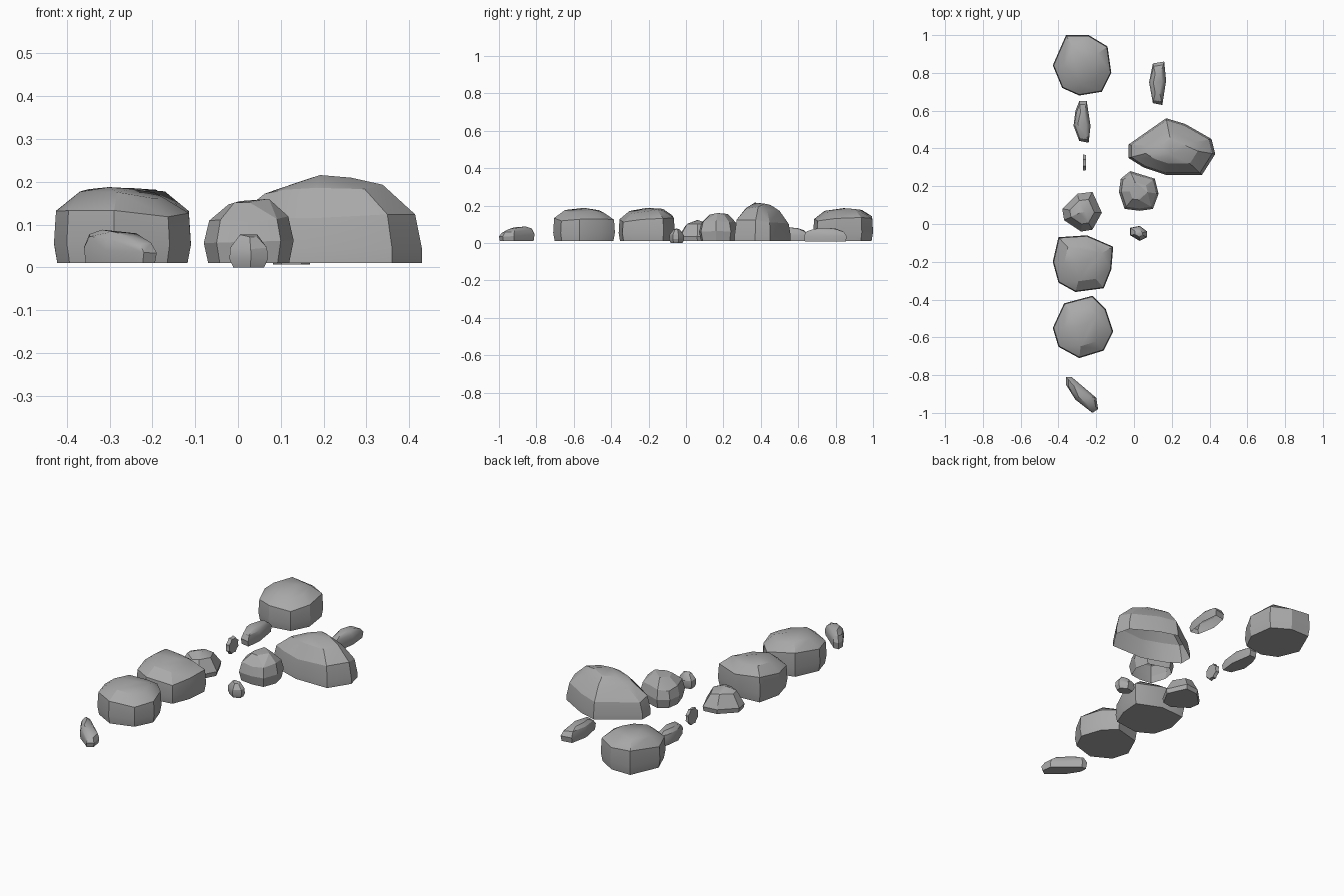
import bpy
import bmesh
import math
from mathutils import Vector, Matrix

cube = bpy.data.objects.get("Cube")
if cube:
    bpy.data.objects.remove(cube, do_unlink=True)

stone = bpy.data.materials.new("stone grey")
stone.use_nodes = True
GREY = (0.4, 0.4, 0.4, 1)
stone.diffuse_color = GREY
stone.node_tree.nodes["Principled BSDF"].inputs["Base Color"].default_value = GREY


def finish(name, bm, smooth_angle):
    """Turn a bmesh into a shaded stone object."""
    bmesh.ops.recalc_face_normals(bm, faces=bm.faces)
    mesh = bpy.data.meshes.new(name)
    bm.to_mesh(mesh)
    bm.free()
    mesh.materials.append(stone)
    obj = bpy.data.objects.new(name, mesh)
    bpy.context.collection.objects.link(obj)
    bpy.ops.object.select_all(action='DESELECT')
    obj.select_set(True)
    bpy.context.view_layer.objects.active = obj
    bpy.ops.object.shade_smooth_by_angle(angle=math.radians(smooth_angle))


def rock(name, outline, rings, tilt=(0, 0), hollow=False, smooth_angle=28):
    """Faceted rock: the plan outline (hundredths) repeated as shrinking rings of
    (scale, height), leaned by tilt and wrapped in a convex skin."""
    plan = [Vector(p) / 100 for p in outline]
    low = Vector([min(p[i] for p in plan) for i in (0, 1)])
    high = Vector([max(p[i] for p in plan) for i in (0, 1)])
    centre, half = (low + high) / 2, (high - low) / 2
    bm = bmesh.new()
    floor = rings[0][1]
    for level, (scale, z) in enumerate(rings):
        for i, p in enumerate(plan):
            # small alternating height changes break up the upper rings
            chip = 0.05 * math.sin(i * 2.3 + level) if level > 1 else 0
            d = (p - centre) * scale
            lean = 1 + tilt[0] * d.x / half.x + tilt[1] * d.y / half.y + chip
            height = floor + (z - floor) * lean
            bm.verts.new((centre.x + d.x, centre.y + d.y, height))
    hull = bmesh.ops.convex_hull(bm, input=bm.verts)
    loose = {v for v in hull["geom_interior"] if isinstance(v, bmesh.types.BMVert)}
    bmesh.ops.delete(bm, geom=list(loose), context='VERTS')
    bmesh.ops.dissolve_limit(bm, angle_limit=math.radians(7),
                             verts=bm.verts, edges=bm.edges)
    if hollow:
        bm.normal_update()
        base = [f for f in bm.faces if f.calc_center_median().z < floor + 0.001]
        bmesh.ops.delete(bm, geom=base, context='FACES')
    finish(name, bm, smooth_angle)


# Three broad boulders with flattish crowns
BOULDER = [(0.95, 0.01), (1, 0.055), (0.97, 0.13), (0.62, 0.17), (0.2, 0.178)]
rock("back_boulder", [(-36, 100), (-24, 100), (-14, 94), (-12, 80), (-17, 70),
                      (-29, 68), (-38, 72), (-43, 84)], BOULDER, (0, 0.06))
rock("middle_boulder", [(-40, -7), (-25, -6), (-11, -12), (-12, -24), (-16, -34),
                        (-31, -36), (-40, -31), (-43, -20)], BOULDER, (-0.05, 0.08))
rock("front_boulder", [(-37, -42), (-22, -38), (-15, -45), (-11, -57), (-16, -67),
                       (-29, -71), (-40, -65), (-43, -55)], BOULDER, (-0.05, 0.02))

# Large humped boulder, open underneath
rock("humped_boulder", [(-3, 35), (-3, 42), (17, 56), (27, 53), (41, 45), (43, 37),
                        (36, 26), (17, 26), (5, 30)],
     [(1, 0.01), (1, 0.04), (0.93, 0.11), (0.6, 0.175), (0.28, 0.202)],
     (0.08, -0.1), hollow=True, smooth_angle=20)

# Rounded stone beside it
rock("round_stone", [(-8, 17), (-7, 24), (-2, 28), (5, 26), (11, 24), (13, 16),
                     (10, 8), (3, 7), (-5, 8)],
     [(0.9, 0.01), (1, 0.06), (0.88, 0.11), (0.45, 0.15)],
     (0.06, 0), hollow=True, smooth_angle=20)

# Pointed wedge stone
rock("wedge_stone", [(-30, 16), (-22, 17), (-17, 6), (-22, -3), (-28, -4),
                     (-37, 2), (-38, 8)],
     [(0.95, 0.01), (1, 0.035), (0.62, 0.1), (0.15, 0.117)])

# Low slivers and the pebble
SLIVER = [(0.95, 0.01), (1, 0.04), (0.85, 0.065), (0.5, 0.08)]
rock("back_left_sliver", [(10, 85), (16, 86), (17, 76), (15, 63), (10, 64), (8, 75)],
     [(s, z - 0.003) for s, z in SLIVER], hollow=True)
rock("back_right_sliver", [(-29, 65), (-25, 65), (-23, 52), (-24, 43), (-29, 44),
                           (-32, 52), (-31, 60)], SLIVER)
rock("front_sliver", [(-36, -81), (-33, -81), (-20, -92), (-19, -98), (-22, -100),
                      (-31, -93), (-36, -85)], SLIVER, (-0.1, 0.12))
rock("pebble", [(-2, -2), (3, -1), (7, -4), (7, -7), (3, -9), (-2, -6)],
     [(0.8, 0), (1, 0.02), (0.95, 0.045), (0.45, 0.073)])

# Thin upright chip with a jagged rim
bm = bmesh.new()
bmesh.ops.create_cone(bm, cap_ends=True, segments=16, radius1=0.047,
                      radius2=0.043, depth=0.018)
for i, v in enumerate(sorted(bm.verts, key=lambda v: (round(math.atan2(v.co.y, v.co.x), 3), v.co.z))):
    if i // 2 % 2:
        v.co.xy *= 0.85
bmesh.ops.transform(bm, verts=bm.verts, matrix=Matrix.Translation((-0.262, 0.325, 0.055))
                    @ Matrix.Rotation(math.pi / 2, 4, 'Y'))
finish("upright_chip", bm, 25)
